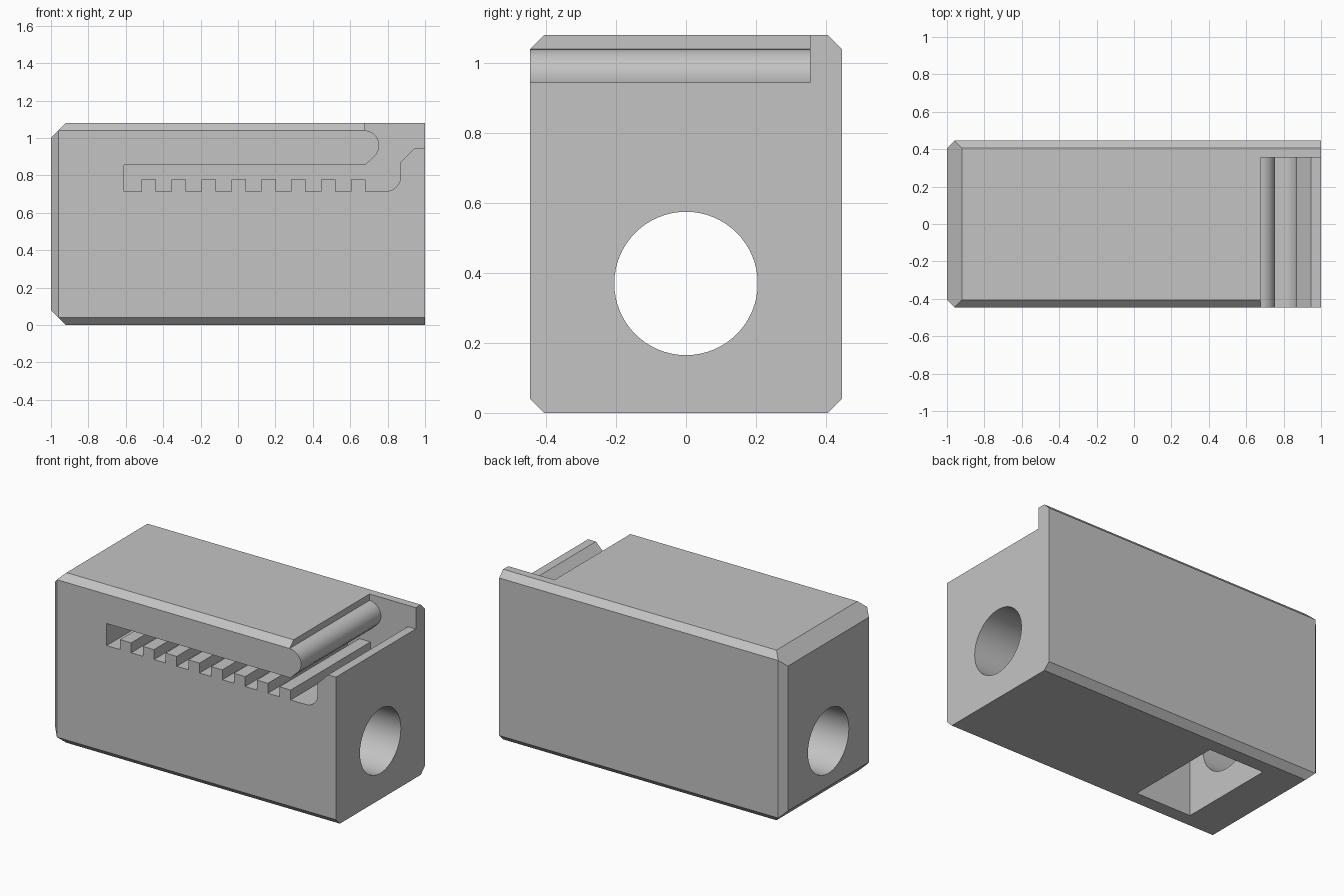
import bpy
import bmesh
from math import sin, cos, radians, pi
from mathutils import Matrix

cube = bpy.data.objects.get("Cube")
if cube:
    bpy.data.objects.remove(cube, do_unlink=True)

HALF_W, HEIGHT, BEVEL = 0.446, 1.08, 0.04
BORE_Z = 0.37

grey = bpy.data.materials.new("plain grey")
grey.use_nodes = True
colour = (0.55, 0.55, 0.55, 1)
grey.diffuse_color = colour
grey.node_tree.nodes["Principled BSDF"].inputs["Base Color"].default_value = colour


def make_object(name, bm, helper=False):
    bmesh.ops.recalc_face_normals(bm, faces=bm.faces)
    mesh = bpy.data.meshes.new(name)
    bm.to_mesh(mesh)
    bm.free()
    mesh.materials.append(grey)
    obj = bpy.data.objects.new(name, mesh)
    bpy.context.collection.objects.link(obj)
    obj.hide_render = helper
    return obj


def arc(cx, cz, r, start, end, steps=12):
    angles = [radians(start + (end - start) * i / steps) for i in range(steps + 1)]
    return [(cx + r * cos(a), cz + r * sin(a)) for a in angles]


# Block: long edges chamfered, left and right ends differ (one end chamfered)
bm = bmesh.new()
inner = HALF_W - BEVEL
for side in (-1, 1):
    for up in (-1, 1):
        def corner(x, y, drop):
            z = HEIGHT / 2 + up * (HEIGHT / 2 - drop)
            bm.verts.new((x, side * y, z))
        corner(1, inner, 0)
        corner(1, HALF_W, BEVEL)
        corner(-1 + 2 * BEVEL, inner, 0)
        corner(-1 + BEVEL, HALF_W, BEVEL)
        corner(-1, inner, 2 * BEVEL)
bmesh.ops.convex_hull(bm, input=bm.verts)
bmesh.ops.dissolve_limit(bm, angle_limit=radians(1), verts=bm.verts, edges=bm.edges)
block = make_object("clamp_block", bm)

# Toothed belt slot, open at the top and the front
FLOOR, TOOTH_TOP, ROOF = 0.715, 0.778, 0.855
profile = [(0.675, 1.2)] + arc(0.675, 0.96, 0.08, 90, -45)
profile += [(0.68, ROOF), (-0.61, ROOF), (-0.61, FLOOR)]
for i in range(8):
    x = -0.516 + i * 0.16
    profile += [(x, FLOOR), (x, TOOTH_TOP), (x + 0.078, TOOTH_TOP), (x + 0.078, FLOOR)]
profile += arc(0.79, 0.795, 0.08, -90, 0)
profile += [(0.87, 0.87), (0.945, 0.945), (1.2, 0.945), (1.2, 1.2)]
bm = bmesh.new()
face = bm.faces.new([bm.verts.new((x, -0.6, z)) for x, z in profile])
extruded = bmesh.ops.extrude_face_region(bm, geom=[face])
moved = [g for g in extruded["geom"] if isinstance(g, bmesh.types.BMVert)]
bmesh.ops.translate(bm, verts=moved, vec=(0, 0.955, 0))
slot = make_object("belt_slot_cutter", bm, True)

# Bore along the whole length
bm = bmesh.new()
bmesh.ops.create_cone(bm, cap_ends=True, segments=64, radius1=0.205, radius2=0.205, depth=3,
                      matrix=Matrix.Translation((0, 0, BORE_Z)) @ Matrix.Rotation(pi / 2, 4, "Y"))
bore = make_object("bore_cutter", bm, True)

# Nut pocket in the underside
bm = bmesh.new()
bmesh.ops.create_cube(bm, size=1, matrix=Matrix.Translation((-0.485, 0, 0.29))
                      @ Matrix.Diagonal((0.39, 0.64, 0.78, 1)))
pocket = make_object("nut_pocket_cutter", bm, True)

# Apply the cuts, then drop the cutters
bpy.ops.object.select_all(action="DESELECT")
block.select_set(True)
bpy.context.view_layer.objects.active = block
for cutter in (slot, bore, pocket):
    mod = block.modifiers.new(cutter.name, "BOOLEAN")
    mod.operation = "DIFFERENCE"
    mod.solver = "EXACT"
    mod.object = cutter
    bpy.ops.object.modifier_apply(modifier=mod.name)
    bpy.data.objects.remove(cutter, do_unlink=True)
bpy.ops.object.shade_smooth_by_angle(angle=radians(25))
